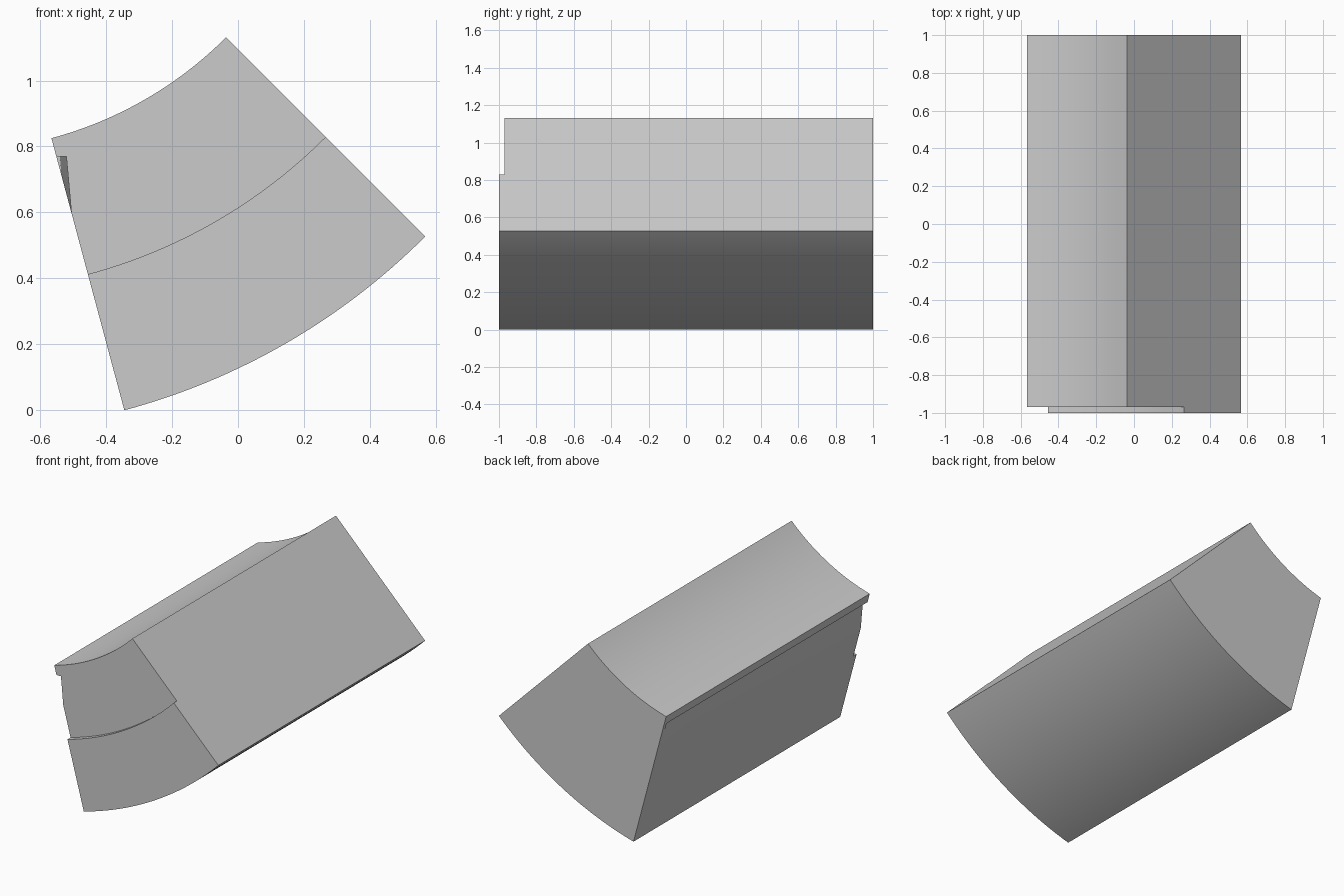
import bpy, bmesh
from math import radians, cos, sin

if "Cube" in bpy.data.objects:
    bpy.data.objects.remove(bpy.data.objects["Cube"], do_unlink=True)

CX, CZ = -0.871, 1.965            # axis of the ring the segment belongs to
R_IN, R_STEP, R_OUT = 1.18, 1.607, 2.034

grey = bpy.data.materials.new("plain grey")
grey.use_nodes = True
grey.diffuse_color = (0.6, 0.6, 0.6, 1)
grey.node_tree.nodes["Principled BSDF"].inputs["Base Color"].default_value = (0.6, 0.6, 0.6, 1)


def sector(r0, r1, a0, a1, steps=32):
    """Closed x-z outline of a ring sector."""
    angles = [radians(a0 + (a1 - a0) * i / steps) for i in range(steps + 1)]
    inner = [(CX + r0 * cos(a), CZ + r0 * sin(a)) for a in angles]
    outer = [(CX + r1 * cos(a), CZ + r1 * sin(a)) for a in angles]
    return inner + outer[::-1]


def loft(name, front, back, y0, y1):
    """Solid between a front and a back outline."""
    bm = bmesh.new()
    f = [bm.verts.new((x, y0, z)) for x, z in front]
    b = [bm.verts.new((x, y1, z)) for x, z in back]
    bm.faces.new(f)
    bm.faces.new(b[::-1])
    for i in range(len(f)):
        j = (i + 1) % len(f)
        bm.faces.new((f[j], f[i], b[i], b[j]))
    bmesh.ops.recalc_face_normals(bm, faces=bm.faces)
    mesh = bpy.data.meshes.new(name)
    bm.to_mesh(mesh)
    bm.free()
    mesh.materials.append(grey)
    obj = bpy.data.objects.new(name, mesh)
    bpy.context.collection.objects.link(obj)
    return obj


def groove_outline(x):
    """Undercut with a level top and a steep floor starting at x."""
    return [(-0.65, 0.77), (x, 0.77), (x + 0.033, 0.4), (-0.65, 0.4)]


# Curved block
outline = sector(R_IN, R_OUT, -75, -45)
body = loft("ring_segment", outline, outline, -1, 1)

# Shallow front recess and the side groove that fades towards the back
recess = sector(0.9, R_STEP, -90, -30, 64)
cutters = [
    loft("recess_cutter", recess, recess, -1.1, -0.97),
    loft("groove_cutter", groove_outline(-0.52), groove_outline(-0.54), -0.99, 0.975),
]
bpy.ops.object.select_all(action='DESELECT')
bpy.context.view_layer.objects.active = body
body.select_set(True)
for cutter in cutters:
    cutter.hide_render = True
    mod = body.modifiers.new(cutter.name, 'BOOLEAN')
    mod.operation = 'DIFFERENCE'
    mod.solver = 'EXACT'
    mod.object = cutter
    bpy.ops.object.modifier_apply(modifier=mod.name)
    bpy.data.objects.remove(cutter, do_unlink=True)

bpy.ops.object.shade_smooth_by_angle(angle=radians(25))
